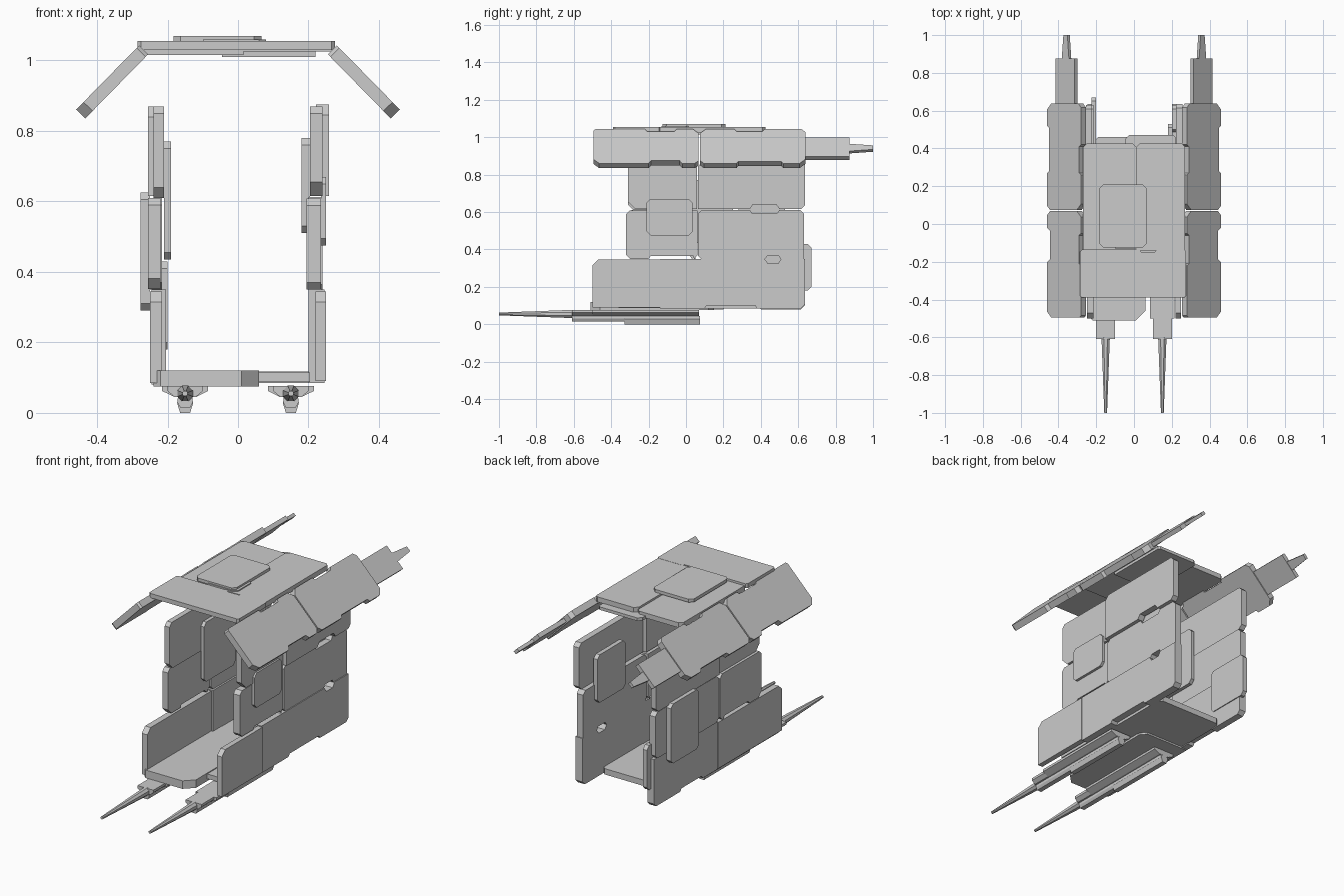
import bpy, bmesh
from math import cos, sin, pi, radians
from mathutils import Vector as V

if "Cube" in bpy.data.objects:
    bpy.data.objects.remove(bpy.data.objects["Cube"])

X, Y, Z = V((1, 0, 0)), V((0, 1, 0)), V((0, 0, 1))


def loft(name, loop_a, loop_b):
    """Closed flat-faced solid between two matching point loops."""
    bm = bmesh.new()
    a = [bm.verts.new(p) for p in loop_a]
    b = [bm.verts.new(p) for p in loop_b]
    bm.faces.new(a)
    bm.faces.new(b)
    for i in range(len(a)):
        j = (i + 1) % len(a)
        bm.faces.new((a[i], a[j], b[j], b[i]))
    bmesh.ops.recalc_face_normals(bm, faces=bm.faces)
    me = bpy.data.meshes.new(name)
    bm.to_mesh(me)
    bm.free()
    ob = bpy.data.objects.new(name, me)
    bpy.context.collection.objects.link(ob)
    return ob


def outline(u0, u1, v0, v1, ch=(.02, .02, .02, .02), bottom=(), top=()):
    """Chamfered rectangle; notches are (start, end, depth) on bottom or top edge."""
    a, b, c, d = ch  # low-left, low-right, top-right, top-left
    pts = [(u0, v0 + a), (u0 + a, v0)]
    for s, e, h in bottom:
        k = abs(h) * .7
        pts += [(s, v0), (s + k, v0 + h), (e - k, v0 + h), (e, v0)]
    pts += [(u1 - b, v0), (u1, v0 + b), (u1, v1 - c), (u1 - c, v1)]
    for s, e, h in reversed(top):
        k = abs(h) * .7
        pts += [(e, v1), (e - k, v1 - h), (s + k, v1 - h), (s, v1)]
    pts += [(u0 + d, v1), (u0, v1 - d)]
    return [p for i, p in enumerate(pts) if p != pts[i - 1]]


def plate(name, pts, lo, hi, o=V((0, 0, 0)), U=Y, W=Z, N=X):
    f = lambda h: [o + U * u + W * w + N * h for u, w in pts]
    return loft(name, f(lo), f(hi))


def wall(name, x0, x1, *args, **kw):
    plate(name, outline(*args, **kw), x0, x1)


def flat(name, z0, z1, *args, **kw):
    plate(name, outline(*args, **kw), z0, z1, U=X, W=Y, N=Z)


# right wall
wall("right_upper_front", .205, .24, -.31, .06, .615, .87, (.04, 0, .02, .02))
wall("right_upper_rear", .222, .258, .065, .635, .615, .875, (0, .02, .02, .03),
     bottom=[(.34, .5, .025)])
wall("right_mid_front", .195, .235, -.32, .062, .35, .608, (.02, .02, 0, .02),
     bottom=[(-.2, .05, .015)])
wall("right_mid_rear", .2, .24, .065, .63, .345, .612, (.02, 0, .02, .02),
     bottom=[(.42, .51, .02)], top=[(.34, .5, .02)])
wall("right_outer_panel", .235, .25, -.21, .035, .475, .67)
wall("right_inner_panel", .18, .205, .28, .53, .51, .78)
wall("right_lower_front", .22, .25, -.5, -.14, .09, .345, (0, 0, 0, .03))
wall("right_lower_rear", .2, .245, -.14, .635, .085, .35, (0, .02, 0, 0),
     bottom=[(.1, .38, .015)], top=[(.42, .51, .025)])

# left wall
wall("left_upper_front", -.24, -.21, -.31, .06, .61, .87, (.03, 0, .02, .02))
wall("left_upper_rear", -.255, -.222, .065, .63, .615, .87, (0, .02, .02, .03))
wall("left_mid_front", -.255, -.22, -.31, .06, .352, .61, (.03, .02, .02, .02),
     bottom=[(-.2, .03, .015)])
wall("left_mid_rear", -.25, -.215, .065, .63, .35, .61, (.02, .02, .02, .02))
wall("left_outer_panel", -.277, -.25, .28, .53, .29, .625)
wall("left_inner_panel", -.21, -.19, -.03, .25, .435, .77)
wall("left_lower_front", -.25, -.215, -.5, .07, .085, .345, (0, 0, 0, .03))
wall("left_lower_rear", -.245, -.205, .07, .635, .08, .35, (0, .02, 0, 0),
     bottom=[(.2, .4, .015)])
wall("left_rear_panel", -.225, -.2, .4, .67, .18, .43)

# floor
flat("floor_front", .075, .12, -.24, .06, -.51, .15, (.02, .05, .03, 0))
flat("floor_right", .088, .115, .03, .205, -.36, .3, (.03, 0, 0, 0))
flat("floor_rear", .085, .118, -.21, .205, .1, .46, (0, 0, .02, .02))

# roof
flat("roof_front", 1.03, 1.055, -.285, .275, -.39, -.135, (.01, .01, .01, .01),
     top=[(.03, .12, .012)])
flat("roof_rear_left", 1.015, 1.043, -.27, .015, -.14, .425, (0, 0, .02, .02))
flat("roof_rear_right", 1.025, 1.054, .01, .27, -.14, .425, (0, 0, .015, .02))
flat("roof_under_panel", 1.01, 1.027, -.045, .22, .1, .47, (0, 0, .01, .02))
flat("roof_top_panel", 1.052, 1.07, -.183, .066, -.125, .21, (.02, .02, .02, .02))
flat("roof_top_panel_lower", 1.045, 1.06, -.1, .08, -.13, .02, (0, .02, .02, 0))

# sloping side wings with stepped tails
for s, side in ((1, "right"), (-1, "left")):
    o = V((s * .268, 0, 1.03))
    kw = dict(o=o, W=V((s * .70, 0, -.714)), N=V((s * .714, 0, .70)))
    t = .018
    plate(side + "_wing_front", outline(-.495, .068, 0, .255, (.01, .03, .02, .03),
          bottom=[(-.22, -.05, .015)], top=[(-.2, -.02, .02)]), -t, t, **kw)
    plate(side + "_wing_rear", outline(.075, .638, 0, .255, (.03, .02, .03, .02),
          bottom=[(.26, .42, .015)], top=[(.27, .52, .015)]), -t, t, **kw)
    plate(side + "_wing_tail", outline(.63, .875, .055, .2, (0, 0, 0, 0)), -.012, .012, **kw)
    plate(side + "_wing_tip", [(.87, .1), (1, .112), (1, .142), (.87, .155)],
          -.009, .009, **kw)

# underside rails with long tapered barrels
for s, side in ((1, "right"), (-1, "left")):
    kw = dict(o=V((s * .15, 0, 0)), U=X, W=Z, N=Y)
    flange = lambda w: [(-w, .076), (-w, .062), (-.03, .045), (.03, .045), (w, .062), (w, .076)]
    plate(side + "_rail_mount", flange(.065), -.5, .07, **kw)
    plate(side + "_rail_nose", flange(.05), -.61, -.5, **kw)
    plate(side + "_rail_body", [(-.02, .05), (-.022, .03), (-.014, .015),
                                (.014, .015), (.022, .03), (.02, .05)], -.61, .07, **kw)
    plate(side + "_rail_foot", [(-.013, .045), (-.023, .028), (-.014, 0),
                                (.014, 0), (.023, .028), (.013, .045)], -.33, .075, **kw)
    ring = lambda r, y: [V((s * .15 + r * cos((i + .5) * pi / 4), y,
                            .055 + r * sin((i + .5) * pi / 4))) for i in range(8)]
    loft(side + "_barrel", ring(.024, -.6), ring(.008, -1.0))
